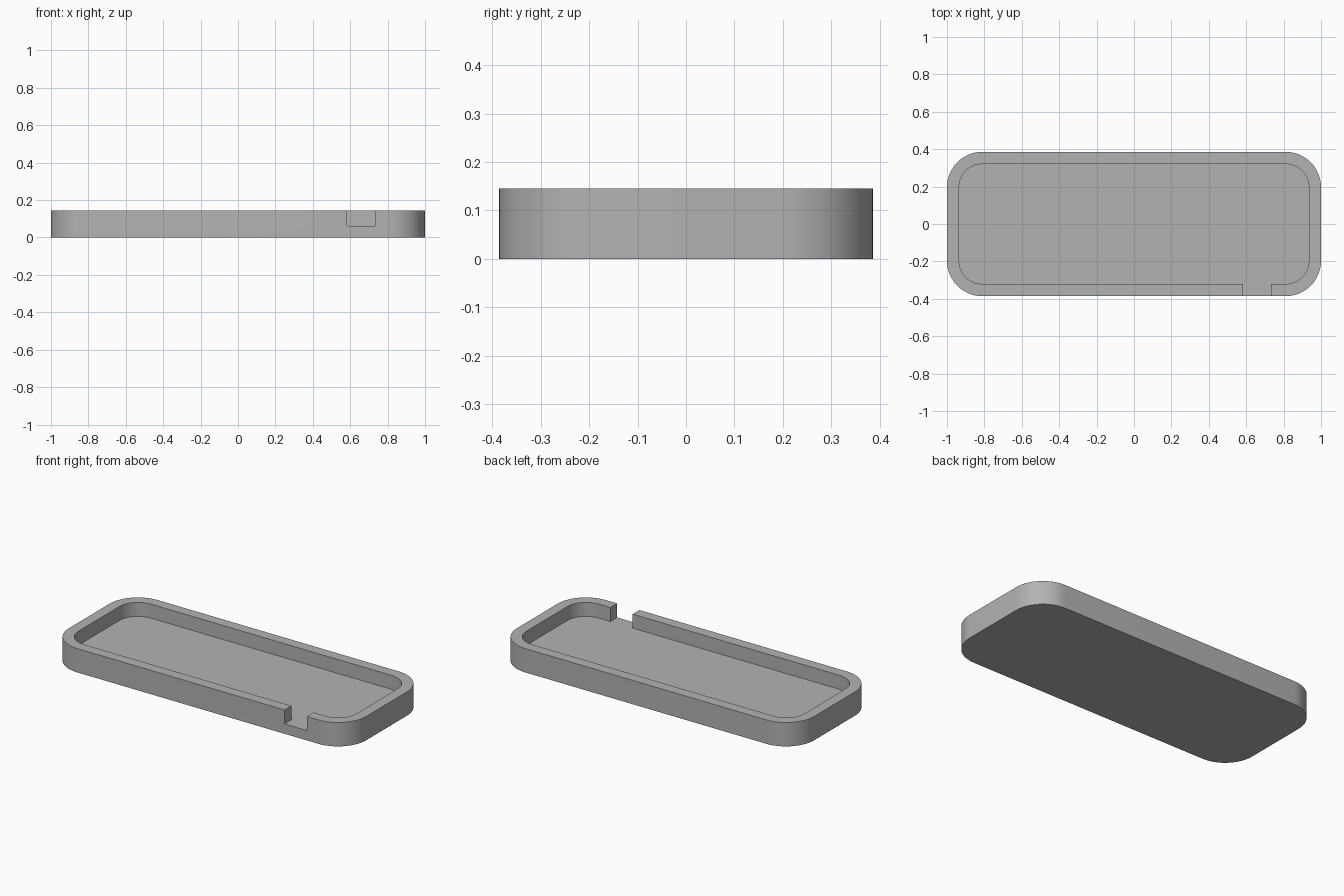
import bpy, bmesh, math

LENGTH, DEPTH, HEIGHT = 2.0, 0.772, 0.145
WALL, FLOOR, RADIUS = 0.065, 0.06, 0.19
NOTCH_LEFT, NOTCH_RIGHT = 0.583, 0.733
STEPS = 16

if "Cube" in bpy.data.objects:
    bpy.data.objects.remove(bpy.data.objects["Cube"], do_unlink=True)

grey = bpy.data.materials.new("plain grey")
grey.use_nodes = True
colour = (0.45, 0.45, 0.45, 1)
grey.diffuse_color = colour
grey.node_tree.nodes["Principled BSDF"].inputs["Base Color"].default_value = colour


def rounded_rectangle(length, depth, radius):
    """Outline points, anticlockwise, ending at the start of the front edge."""
    points = []
    for sx, sy, start in ((1, -1, -90), (1, 1, 0), (-1, 1, 90), (-1, -1, 180)):
        for i in range(STEPS + 1):
            a = math.radians(start + 90 * i / STEPS)
            points.append((sx * (length / 2 - radius) + radius * math.cos(a),
                           sy * (depth / 2 - radius) + radius * math.sin(a)))
    return points


def extrude_outline(name, points, bottom, top):
    bm = bmesh.new()
    face = bm.faces.new([bm.verts.new((x, y, bottom)) for x, y in points])
    result = bmesh.ops.extrude_face_region(bm, geom=[face])
    verts = [g for g in result["geom"] if isinstance(g, bmesh.types.BMVert)]
    bmesh.ops.translate(bm, verts=verts, vec=(0, 0, top - bottom))
    bmesh.ops.recalc_face_normals(bm, faces=bm.faces)
    mesh = bpy.data.meshes.new(name)
    bm.to_mesh(mesh)
    bm.free()
    mesh.materials.append(grey)
    obj = bpy.data.objects.new(name, mesh)
    bpy.context.collection.objects.link(obj)
    return obj


# Solid tray body
tray = extrude_outline("tray", rounded_rectangle(LENGTH, DEPTH, RADIUS), 0, HEIGHT)

# Pocket outline with a tab that opens the notch through the front wall
pocket = rounded_rectangle(LENGTH - 2 * WALL, DEPTH - 2 * WALL, RADIUS - WALL)
inner, outside = -DEPTH / 2 + WALL, -DEPTH / 2 - WALL
pocket += [(NOTCH_LEFT, inner), (NOTCH_LEFT, outside),
           (NOTCH_RIGHT, outside), (NOTCH_RIGHT, inner)]
cutter = extrude_outline("pocket_cutter", pocket, FLOOR, HEIGHT + WALL)
cutter.hide_render = True

# Cut the pocket and notch, then discard the cutter
bpy.context.view_layer.objects.active = tray
tray.select_set(True)
cut = tray.modifiers.new("pocket", "BOOLEAN")
cut.operation = "DIFFERENCE"
cut.solver = "EXACT"
cut.object = cutter
bpy.ops.object.modifier_apply(modifier=cut.name)
bpy.data.objects.remove(cutter, do_unlink=True)

# Smooth corners, crisp rims
bpy.ops.object.shade_smooth_by_angle(angle=math.radians(30))
